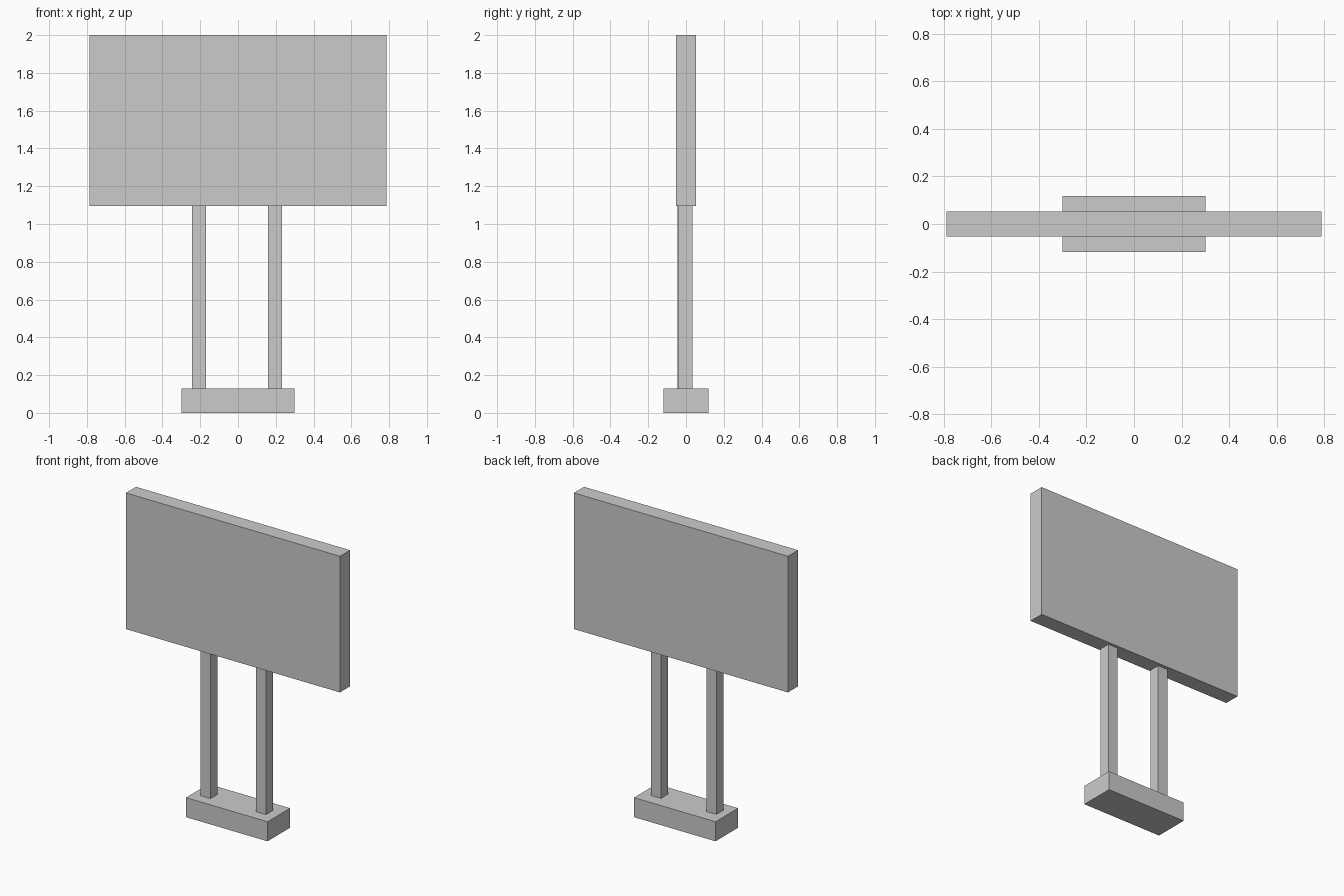
import bpy

if "Cube" in bpy.data.objects:
    bpy.data.objects.remove(bpy.data.objects["Cube"])


def box(name, x, y, z):
    """Axis-aligned box from (min, max) ranges."""
    ranges = (x, y, z)
    bpy.ops.mesh.primitive_cube_add(size=1, location=[(a + b) / 2 for a, b in ranges])
    obj = bpy.context.object
    obj.name = name
    obj.scale = [b - a for a, b in ranges]
    bpy.ops.object.transform_apply(location=False, rotation=False, scale=True)
    return obj


BASE_TOP, PANEL_BOTTOM = 0.13, 1.095

# Foot block
box("base", (-0.30, 0.30), (-0.118, 0.118), (0, BASE_TOP))

# Square posts, very slightly offset from each other
for name, x, y in (("left_post", -0.207, -0.008), ("right_post", 0.197, -0.003)):
    h = 0.037
    box(name, (x - h, x + h), (y - h, y + h), (BASE_TOP, PANEL_BOTTOM))

# Sign board
box("sign_panel", (-0.787, 0.787), (-0.053, 0.053), (PANEL_BOTTOM, 2.0))
